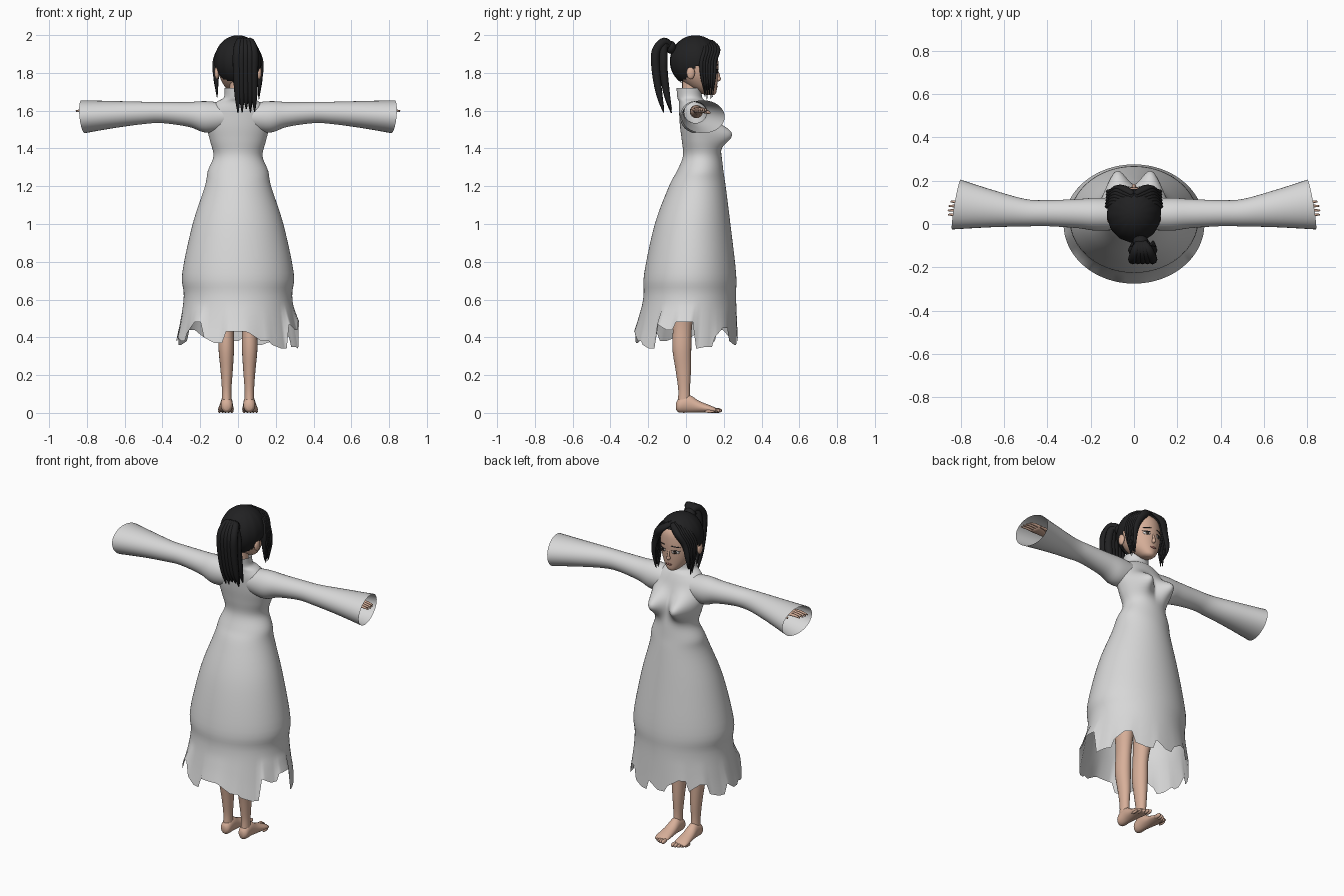
import bpy, bmesh, math, random
from mathutils import Vector
from mathutils.bvhtree import BVHTree

random.seed(4)
if "Cube" in bpy.data.objects:
    bpy.data.objects.remove(bpy.data.objects["Cube"])


def material(name, color):
    m = bpy.data.materials.new(name)
    m.use_nodes = True
    m.diffuse_color = (*color, 1)
    m.node_tree.nodes["Principled BSDF"].inputs["Base Color"].default_value = (*color, 1)
    return m


CLOTH = material("pale grey cloth", (0.68, 0.68, 0.68))
SKIN = material("warm skin", (0.68, 0.43, 0.32))
HAIR = material("black hair", (0.015, 0.015, 0.016))
WHITE = material("eye white", (0.75, 0.72, 0.7))
IRIS = material("dark iris", (0.04, 0.03, 0.025))
LIPS = material("muted lips", (0.42, 0.17, 0.14))


def finish(name, bm, mat):
    bmesh.ops.recalc_face_normals(bm, faces=bm.faces)
    for f in bm.faces:
        f.smooth = True
    mesh = bpy.data.meshes.new(name)
    bm.to_mesh(mesh)
    mesh.materials.append(mat)
    ob = bpy.data.objects.new(name, mesh)
    bpy.context.collection.objects.link(ob)
    return ob


def spline(rows, steps):
    """Catmull-Rom interpolation through rows of values."""
    out = []
    last = len(rows) - 1
    for i in range(last):
        a, b, c, d = (Vector(rows[min(max(k, 0), last)]) for k in range(i - 1, i + 3))
        for j in range(steps):
            t = j / steps
            out.append(b + (c - a) * t / 2 + (a - b * 2.5 + c * 2 - d / 2) * t ** 2
                       + (b * 1.5 - c * 1.5 + d / 2 - a / 2) * t ** 3)
    return out + [Vector(rows[last])]


PLACE = {"x": lambda t, a, b: (t, a, b),
         "y": lambda t, a, b: (a, t, b),
         "z": lambda t, a, b: (a, b, t)}


def loft(rows, axis, sides=24, steps=5, caps=True, side=1, warp=None):
    """Elliptic rings (position, centre a, centre b, radius a, radius b) along an axis."""
    bm = bmesh.new()
    rings = []
    for t, ca, cb, ra, rb in spline(rows, steps):
        ring = []
        for k in range(sides):
            ang = math.tau * k / sides
            p = Vector(PLACE[axis](t, ca + ra * math.cos(ang), cb + rb * math.sin(ang)))
            if warp:
                p = warp(p, ang)
            p.x *= side
            ring.append(bm.verts.new(p))
        rings.append(ring)
    for r, q in zip(rings, rings[1:]):
        for k in range(sides):
            n = (k + 1) % sides
            bm.faces.new((r[k], r[n], q[n], q[k]))
    if caps:
        bm.faces.new(rings[0])
        bm.faces.new(rings[-1])
    return bm


def ball(name, center, radii, mat):
    bm = bmesh.new()
    bmesh.ops.create_uvsphere(bm, u_segments=16, v_segments=10, radius=1)
    for v in bm.verts:
        v.co = Vector(center) + v.co * Vector(radii)
    return finish(name, bm, mat)


def strand(name, points, radii, mat, flat=1.0, sides=8):
    """Tapered tube swept along a smooth path, optionally flattened front to back."""
    bm = bmesh.new()
    path = spline([(*p, r) for p, r in zip(points, radii)], 5)
    rings = []
    for i, p in enumerate(path):
        d = (path[min(i + 1, len(path) - 1)].xyz - path[max(i - 1, 0)].xyz).normalized()
        u = Vector((1, 0, 0)) if abs(d.x) < 0.9 else Vector((0, 1, 0))
        u = (u - d * u.dot(d)).normalized()
        w = d.cross(u)
        r = max(p.w, 0.001)
        rings.append([bm.verts.new(p.xyz + r * (u * math.cos(a) + w * flat * math.sin(a)))
                      for a in (math.tau * k / sides for k in range(sides))])
    for r, q in zip(rings, rings[1:]):
        for k in range(sides):
            n = (k + 1) % sides
            bm.faces.new((r[k], r[n], q[n], q[k]))
    bm.faces.new(rings[0])
    bm.faces.new(rings[-1])
    return finish(name, bm, mat)


# Dress: flared skirt, narrow waist, bust and a standing collar, with a torn hem
HEM = [48, 34, 35, 40, 45, 38, 36, 42, 38, 42, 46, 40, 44, 38, 36, 42,
       38, 40, 38, 42, 48, 40, 37, 43, 43, 42, 38, 36, 34, 47, 44, 48]
HEM_LOW, HEM_TOP = 0.33, 0.58


def dress_shape(p, ang):
    if p.z < HEM_TOP:
        u = ang / math.tau * len(HEM)
        i = int(u + 1e-6)
        h, nxt = HEM[i % len(HEM)], HEM[(i + 1) % len(HEM)]
        h = (h + (nxt - h) * (u - i) if i % 2 else h) / 100
        p.z = HEM_TOP - (HEM_TOP - p.z) * (HEM_TOP - h) / (HEM_TOP - HEM_LOW)
    front = max(0, math.sin(ang)) ** 0.5
    p.y += 0.1 * front * math.exp(-((abs(p.x) - 0.085) / 0.06) ** 2 - ((p.z - 1.475) / 0.062) ** 2)
    return p


dress_rows = [(HEM_LOW, 0, 0.0, 0.325, 0.275), (0.46, 0, 0.01, 0.305, 0.26), (0.62, 0, 0.02, 0.287, 0.245),
              (0.74, 0, 0.022, 0.295, 0.243), (1.0, 0, 0.035, 0.24, 0.2), (1.2, 0, 0.06, 0.175, 0.15),
              (1.28, 0, 0.075, 0.16, 0.123), (1.36, 0, 0.086, 0.13, 0.102), (1.44, 0, 0.075, 0.148, 0.097),
              (1.52, 0, 0.062, 0.165, 0.094), (1.6, 0, 0.046, 0.155, 0.083), (1.645, 0, 0.035, 0.115, 0.072),
              (1.67, 0, 0.02, 0.075, 0.066), (1.72, 0, 0.016, 0.072, 0.066)]
finish("dress", loft(dress_rows, "z", 96, 5, False, 1, dress_shape), CLOTH)


# Sleeves flare to an open, slanted cuff
def slant(p, ang):
    k = max(0, (p.x - 0.5) / 0.32)
    p.x += k * (0.1 * (p.z - 1.57) - 0.17 * (p.y - 0.09))
    return p


sleeve_rows = [(0.06, 0.045, 1.57, 0.07, 0.07), (0.17, 0.045, 1.567, 0.076, 0.083),
               (0.26, 0.048, 1.58, 0.067, 0.066), (0.4, 0.05, 1.59, 0.06, 0.056),
               (0.5, 0.052, 1.588, 0.063, 0.059), (0.65, 0.07, 1.58, 0.085, 0.071),
               (0.82, 0.09, 1.568, 0.115, 0.087)]
for name, s in (("left", 1), ("right", -1)):
    finish(name + "_sleeve", loft(sleeve_rows, "x", 32, 5, False, s, slant), CLOTH)

    # Arm, palm and fingers inside the sleeve
    arm = [(0.45, 0.055, 1.595, 0.035, 0.035), (0.66, 0.065, 1.6, 0.024, 0.022),
           (0.72, 0.07, 1.602, 0.034, 0.018), (0.77, 0.073, 1.602, 0.038, 0.014),
           (0.785, 0.073, 1.602, 0.03, 0.009)]
    finish(name + "_arm", loft(arm, "x", 16, 4, True, s), SKIN)
    for i in range(4):
        y = 0.043 + 0.02 * i
        tip = 0.845 + 0.014 * math.sin(1 + 0.7 * i)
        strand(f"{name}_finger_{i + 1}", [(s * 0.76, y, 1.602), (s * 0.81, y, 1.604), (s * tip, y, 1.598)],
               [0.009, 0.008, 0.004], SKIN)
    strand(name + "_thumb", [(s * 0.7, 0.09, 1.6), (s * 0.74, 0.115, 1.592), (s * 0.78, 0.125, 1.588)],
           [0.012, 0.01, 0.005], SKIN)

    # Leg, foot and toes
    leg = [(0.05, 0.06, -0.01, 0.026, 0.034), (0.12, 0.06, -0.01, 0.025, 0.031),
           (0.22, 0.06, -0.014, 0.032, 0.04), (0.34, 0.062, -0.022, 0.041, 0.05),
           (0.46, 0.062, -0.018, 0.04, 0.05), (0.62, 0.068, 0.0, 0.052, 0.06),
           (0.95, 0.078, 0.03, 0.07, 0.075)]
    finish(name + "_leg", loft(leg, "z", 20, 5, True, s), SKIN)
    foot = [(-0.052, 0.06, 0.035, 0.015, 0.02), (-0.035, 0.06, 0.04, 0.03, 0.038),
            (0.015, 0.06, 0.048, 0.032, 0.047), (0.07, 0.062, 0.032, 0.037, 0.031),
            (0.13, 0.064, 0.02, 0.042, 0.019), (0.158, 0.064, 0.014, 0.037, 0.012)]
    finish(name + "_foot", loft(foot, "y", 20, 4, True, s), SKIN)
    for i in range(5):
        r = 0.013 - 0.0012 * i
        ball(f"{name}_toe_{i + 1}", (s * (0.033 + 0.0165 * i), 0.165 - 0.005 * i * i / 2, r),
             (r * 0.8, 0.026, r), SKIN)

    # Ear
    ball(name + "_ear", (s * 0.112, 0.025, 1.8), (0.013, 0.022, 0.034), SKIN)

# Neck and head
neck = [(1.62, 0, 0.02, 0.05, 0.05), (1.7, 0, 0.025, 0.045, 0.046), (1.78, 0, 0.03, 0.045, 0.05)]
finish("neck", loft(neck, "z", 20), SKIN)
head_rows = [(1.682, 0, 0.13, 0.018, 0.018), (1.695, 0, 0.115, 0.04, 0.045), (1.735, 0, 0.085, 0.075, 0.08),
             (1.79, 0, 0.063, 0.1, 0.106), (1.86, 0, 0.057, 0.108, 0.114), (1.92, 0, 0.052, 0.1, 0.108),
             (1.965, 0, 0.05, 0.06, 0.065)]
head = loft(head_rows, "z", 40, 6)
surface = BVHTree.FromBMesh(head)
finish("head", head, SKIN)
ball("nose", (0, 0.168, 1.768), (0.011, 0.017, 0.013), SKIN)
strand("nose_bridge", [(0, 0.164, 1.815), (0, 0.172, 1.79), (0, 0.174, 1.77)], [0.005, 0.007, 0.008], SKIN)


def face_plate(name, x, z, w, h, mat, lift, tilt=0):
    """Thin oval hugging the face."""
    bm = bmesh.new()
    verts = []
    for k in range(20):
        a = math.tau * k / 20
        px, pz = x + w * math.cos(a), z + h * math.sin(a) + tilt * math.cos(a)
        hit = surface.ray_cast(Vector((px, 1, pz)), Vector((0, -1, 0)))[0]
        verts.append(bm.verts.new((px, hit.y + lift, pz)))
    f = bm.faces.new(verts)
    bmesh.ops.poke(bm, faces=[f])
    ob = finish(name, bm, mat)
    solid = ob.modifiers.new("thickness", "SOLIDIFY")
    solid.thickness = 0.002


for name, s in (("left", 1), ("right", -1)):
    face_plate(name + "_eye", s * 0.042, 1.808, 0.02, 0.009, WHITE, 0.002)
    face_plate(name + "_iris", s * 0.041, 1.808, 0.009, 0.009, IRIS, 0.005)
    face_plate(name + "_eyelid", s * 0.043, 1.818, 0.023, 0.003, HAIR, 0.004)
    face_plate(name + "_brow", s * 0.044, 1.842, 0.025, 0.003, HAIR, 0.003, -s * 0.003)
face_plate("lips", 0, 1.728, 0.02, 0.006, LIPS, 0.004)

# Hair cap with an opening that slopes from the nape up to the forehead
cap = bmesh.new()
bmesh.ops.create_uvsphere(cap, u_segments=48, v_segments=32, radius=1)
for v in cap.verts:
    ridge = 1 + 0.012 * math.sin(14 * math.atan2(v.co.y, v.co.x))
    v.co = Vector((0.125 * v.co.x * ridge, 0.05 + 0.135 * v.co.y * ridge, 1.862 + 0.137 * v.co.z))
below = [f for f in cap.faces if f.calc_center_median().z < 1.775 + f.calc_center_median().y]
bmesh.ops.delete(cap, geom=below, context="FACES")
finish("hair_cap", cap, HAIR)

# Parted fringe and long side locks framing the face
for name, s in (("left", 1), ("right", -1)):
    for i in range(6):
        k = i / 5
        end = 1.655 + 0.07 * random.random()
        strand(f"{name}_lock_{i + 1}",
               [(s * 0.004, 0.14 - 0.06 * k, 1.965 + 0.012 * k), (s * (0.06 + 0.02 * k), 0.168 - 0.07 * k, 1.925),
                (s * (0.098 + 0.016 * k), 0.152 - 0.07 * k, 1.86), (s * 0.116, 0.15 - 0.065 * k, 1.78),
                (s * 0.11, 0.14 - 0.04 * k, end)],
               [0.014, 0.023, 0.02, 0.015, 0.002], HAIR, 0.6)

# Ponytail gathered high on the back of the head
ball("hair_tie", (0.03, -0.08, 1.935), (0.036, 0.028, 0.034), HAIR)
for i in range(5):
    for j in range(2):
        x = 0.04 + 0.022 * (i - 2)
        out = 0.04 * j
        strand(f"ponytail_{i + 1}_{j + 1}",
               [(0.03, -0.07, 1.93), (0.6 * x + 0.013, -0.115, 1.965 - out / 2), (x, -0.16 + out, 1.91 - out),
                (x, -0.158 + out, 1.8), (x + 0.002, -0.14 + out, 1.68),
                (x + 0.004, -0.118 + out, 1.585 + 0.03 * random.random())],
               [0.016, 0.022, 0.023, 0.022, 0.016, 0.003], HAIR)
